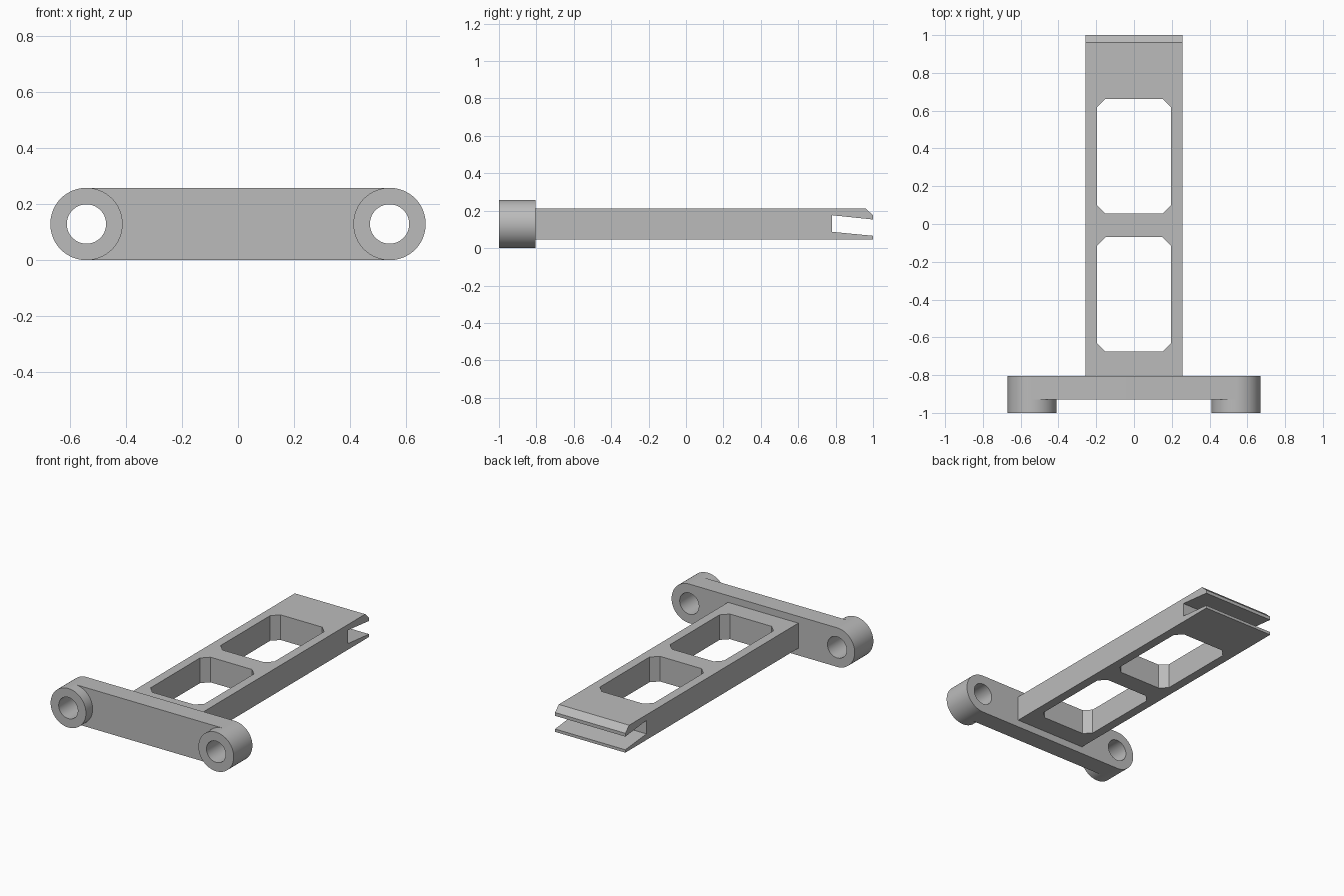
import bpy, bmesh, math
from mathutils import Vector

cube = bpy.data.objects.get("Cube")
if cube:
    bpy.data.objects.remove(cube)

grey = bpy.data.materials.new("plain grey")
grey.use_nodes = True
colour = (0.5, 0.5, 0.5, 1)
grey.diffuse_color = colour
grey.node_tree.nodes["Principled BSDF"].inputs["Base Color"].default_value = colour

MID_Z, HOLE_X, BOSS_R, HOLE_R = 0.129, 0.54, 0.129, 0.07
FRONT, STEP, BACK = -1.0, -0.93, -0.805


def prism(name, profile, offset):
    """Extrude a closed 3D profile along an offset vector."""
    bm = bmesh.new()
    face = bm.faces.new([bm.verts.new(p) for p in profile])
    extruded = bmesh.ops.extrude_face_region(bm, geom=[face], use_keep_orig=True)["geom"]
    moved = [v for v in extruded if isinstance(v, bmesh.types.BMVert)]
    bmesh.ops.translate(bm, verts=moved, vec=Vector(offset))
    bmesh.ops.recalc_face_normals(bm, faces=bm.faces)
    mesh = bpy.data.meshes.new(name)
    bm.to_mesh(mesh)
    bm.free()
    mesh.materials.append(grey)
    obj = bpy.data.objects.new(name, mesh)
    bpy.context.collection.objects.link(obj)
    return obj


def arc(x, y, radius, start, sweep, steps):
    """Points of an arc lying in the XZ plane."""
    angles = [start + sweep * i / steps for i in range(steps + 1)]
    return [(x + radius * math.cos(a), y, MID_Z + radius * math.sin(a)) for a in angles]


def cylinder(name, x, radius, y0, y1):
    return prism(name, arc(x, y0, radius, 0, math.tau, 64)[:-1], (0, y1 - y0, 0))


def cut(obj, cutter):
    """Subtract the cutter from the object, then discard it."""
    mod = obj.modifiers.new("cut", "BOOLEAN")
    mod.operation, mod.solver, mod.object = "DIFFERENCE", "EXACT", cutter
    graph = bpy.context.evaluated_depsgraph_get()
    mesh = bpy.data.meshes.new_from_object(obj.evaluated_get(graph))
    obj.modifiers.clear()
    obj.data = mesh
    bpy.data.objects.remove(cutter)


def smooth(obj):
    bpy.ops.object.select_all(action="DESELECT")
    obj.select_set(True)
    bpy.context.view_layer.objects.active = obj
    bpy.ops.object.shade_smooth_by_angle(angle=math.radians(30))


# Round-ended crossbar
half = math.pi / 2
outline = (arc(HOLE_X, STEP, BOSS_R, -half, math.pi, 32)
           + arc(-HOLE_X, STEP, BOSS_R, half, math.pi, 32))
crossbar = prism("crossbar", outline, (0, BACK - STEP, 0))

# Raised bosses with through holes
for side, label in ((1, "left"), (-1, "right")):
    x = side * HOLE_X
    boss = cylinder(label + "_boss", x, BOSS_R, FRONT, STEP)
    for part in (boss, crossbar):
        cut(part, cylinder("hole_cutter", x, HOLE_R, FRONT - 0.1, BACK + 0.1))
    smooth(boss)
smooth(crossbar)

# Long arm, side profile with a chamfered tip and slanted slot
W, LOW, HIGH = 0.257, 0.047, 0.213
side_profile = [(BACK, LOW), (1, LOW), (1, 0.066), (0.78, 0.087), (0.78, 0.176),
                (1, 0.153), (1, 0.175), (0.96, HIGH), (BACK, HIGH)]
arm = prism("arm", [(-W, y, z) for y, z in side_profile], (2 * W, 0, 0))

# Two corner-chamfered windows through the arm
WX, C = 0.197, 0.045
for y0, y1 in ((-0.676, -0.07), (0.055, 0.662)):
    window = [(WX - C, y0), (WX, y0 + C), (WX, y1 - C), (WX - C, y1)]
    window += [(-x, y) for x, y in reversed(window)]
    cut(arm, prism("window_cutter", [(x, y, -0.1) for x, y in window], (0, 0, 0.5)))
